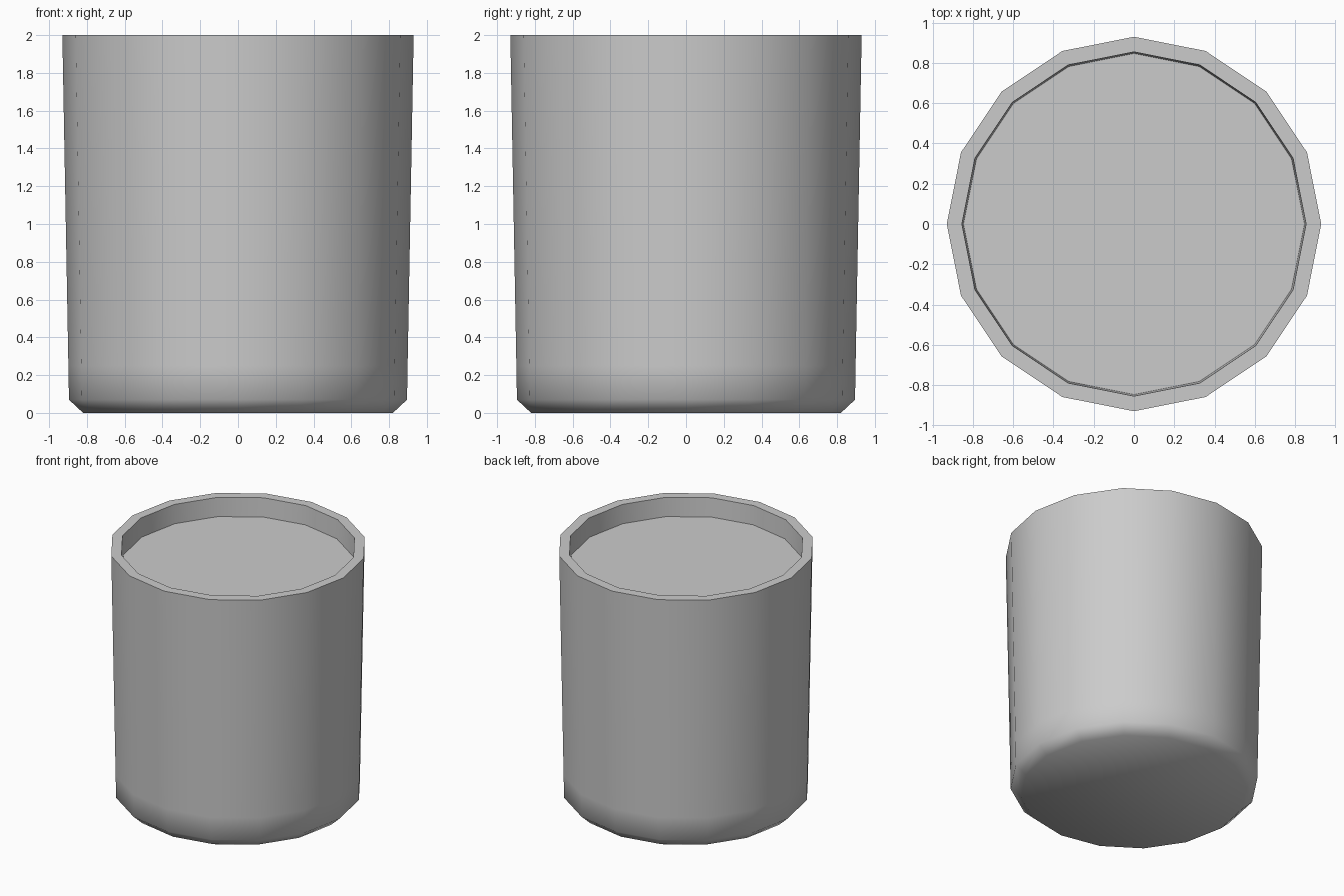
import bpy, bmesh, math

if "Cube" in bpy.data.objects:
    bpy.data.objects.remove(bpy.data.objects["Cube"])

SIDES = 16


def lathe(name, profile):
    """Turn an (r, z) profile around z, capping both ends with flat faces."""
    bm = bmesh.new()
    rings = [[bm.verts.new((r * math.cos(2 * math.pi * i / SIDES),
                            r * math.sin(2 * math.pi * i / SIDES), z))
              for i in range(SIDES)] for r, z in profile]
    for low, high in zip(rings, rings[1:]):
        for i in range(SIDES):
            j = (i + 1) % SIDES
            bm.faces.new((low[i], low[j], high[j], high[i]))
    bm.faces.new(rings[0][::-1])
    bm.faces.new(rings[-1])
    mesh = bpy.data.meshes.new(name)
    bm.to_mesh(mesh)
    bm.free()
    obj = bpy.data.objects.new(name, mesh)
    bpy.context.collection.objects.link(obj)
    bpy.context.view_layer.objects.active = obj
    obj.select_set(True)
    bpy.ops.object.shade_smooth_by_angle(angle=math.radians(60))
    obj.select_set(False)
    return obj


# Tapered cup: chamfered foot, support loop, wall, rim and recessed floor
lathe("cup", [(0.82, 0), (0.895, 0.07), (0.898, 0.25), (0.93, 2),
              (0.855, 2), (0.847, 1.85)])
